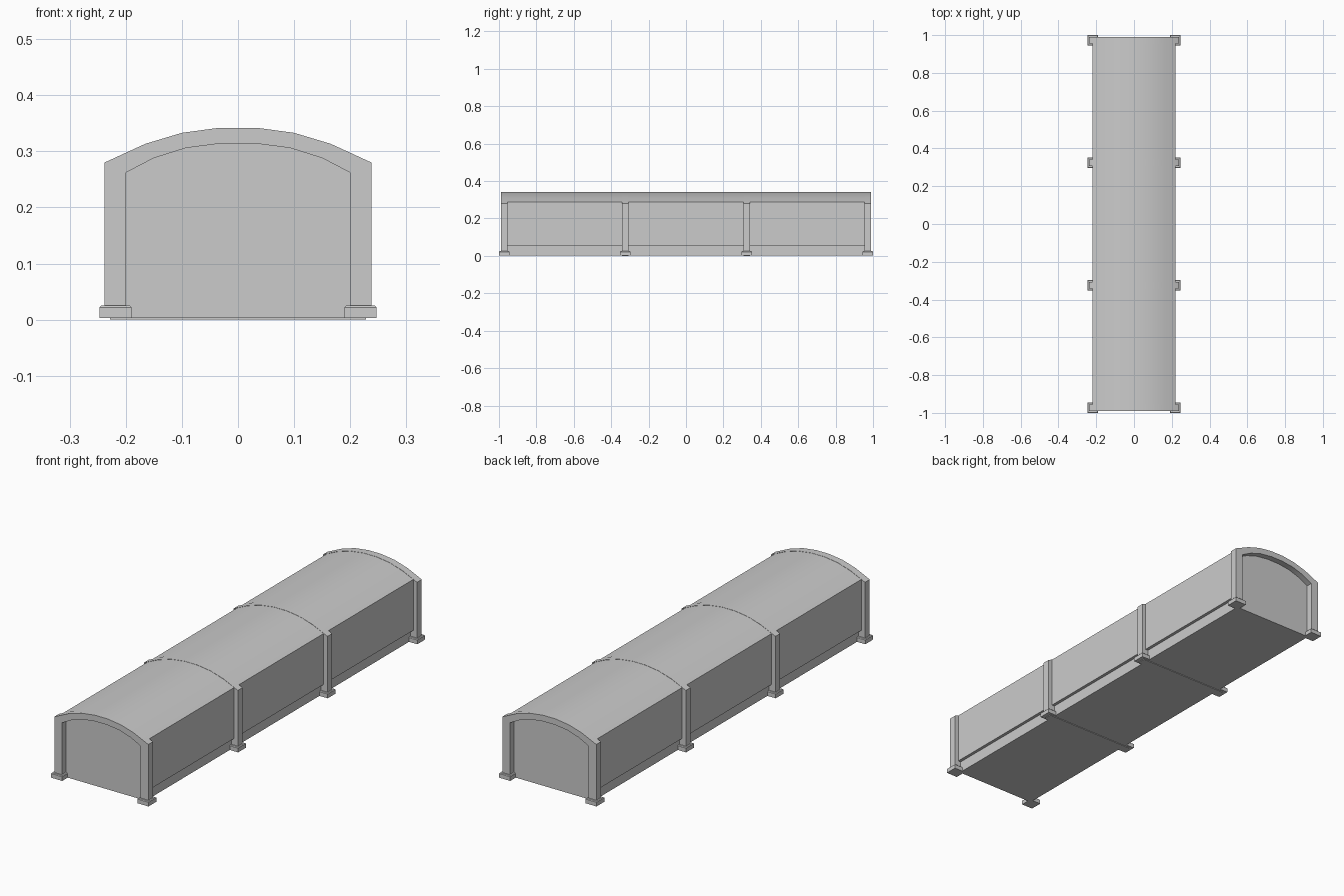
import bpy, bmesh, math

if "Cube" in bpy.data.objects:
    bpy.data.objects.remove(bpy.data.objects["Cube"])

RIB_Y = [-0.972, -0.324, 0.324, 0.972]
RIB_W = 0.034


def mirror_profile(half):
    """Right half, listed bottom to top -> full outline from right to left."""
    return half + [(-x, z) for x, z in reversed(half)]


def finish(name, bm, smooth=True):
    bmesh.ops.recalc_face_normals(bm, faces=bm.faces[:])
    mesh = bpy.data.meshes.new(name)
    bm.to_mesh(mesh)
    bm.free()
    ob = bpy.data.objects.new(name, mesh)
    bpy.context.collection.objects.link(ob)
    if smooth:
        bpy.ops.object.select_all(action='DESELECT')
        ob.select_set(True)
        bpy.context.view_layer.objects.active = ob
        bpy.ops.object.shade_smooth_by_angle(angle=math.radians(30))
    return ob


def extrude_y(bm, faces, depth):
    geo = bmesh.ops.extrude_face_region(bm, geom=faces)["geom"]
    verts = [g for g in geo if isinstance(g, bmesh.types.BMVert)]
    bmesh.ops.translate(bm, verts=verts, vec=(0, depth, 0))


def prism(name, outline, y0, y1):
    bm = bmesh.new()
    face = bm.faces.new([bm.verts.new((x, y0, z)) for x, z in outline])
    extrude_y(bm, [face], y1 - y0)
    return finish(name, bm)


def arch(name, outer, inner, y):
    bm = bmesh.new()
    y0 = y - RIB_W / 2
    o = [bm.verts.new((x, y0, z)) for x, z in outer]
    i = [bm.verts.new((x, y0, z)) for x, z in inner]
    faces = [bm.faces.new((o[k], o[k + 1], i[k + 1], i[k]))
             for k in range(len(o) - 1)]
    extrude_y(bm, faces, RIB_W)
    return finish(name, bm)


def box(name, x0, x1, y0, y1, z0, z1, bevel=0):
    bm = bmesh.new()
    bmesh.ops.create_cube(bm, size=1)
    for v in bm.verts:
        v.co = ((x0 + x1) / 2 + v.co.x * (x1 - x0),
                (y0 + y1) / 2 + v.co.y * (y1 - y0),
                (z0 + z1) / 2 + v.co.z * (z1 - z0))
    if bevel:
        top = [e for e in bm.edges if all(v.co.z > z1 - 1e-5 for v in e.verts)]
        bmesh.ops.bevel(bm, geom=top, offset=bevel, segments=1, affect='EDGES')
    return finish(name, bm, smooth=False)


# Vaulted tunnel shell, with walls overhanging the base
shell = mirror_profile([(0.219, 0.055), (0.219, 0.288), (0.165, 0.312),
                        (0.1, 0.332), (0.033, 0.341)])
prism("tunnel_shell", shell, -0.96, 0.96)

# Recessed plinth and floor
box("base_plinth", -0.205, 0.205, -0.96, 0.96, 0.003, 0.055)

# Arched ribs with a foot at each leg
outer = mirror_profile([(0.238, 0.004), (0.238, 0.28), (0.165, 0.3135),
                        (0.1, 0.333), (0.033, 0.342)])
inner = mirror_profile([(0.2, 0.004), (0.2, 0.262), (0.15, 0.288),
                        (0.093, 0.306), (0.031, 0.314)])
for n, y in enumerate(RIB_Y, 1):
    arch(f"rib_{n}", outer, inner, y)
    for side, s in (("left", -1), ("right", 1)):
        x = s * 0.2185
        box(f"rib_foot_{side}_{n}", x - 0.0285, x + 0.0285,
            y - 0.028, y + 0.028, 0.003, 0.025, bevel=0.003)

# Cross beams under the floor at the two middle ribs
for n, y in enumerate(RIB_Y[1:3], 1):
    box(f"floor_beam_{n}", -0.228, 0.228, y - RIB_W / 2, y + RIB_W / 2, 0, 0.02)
